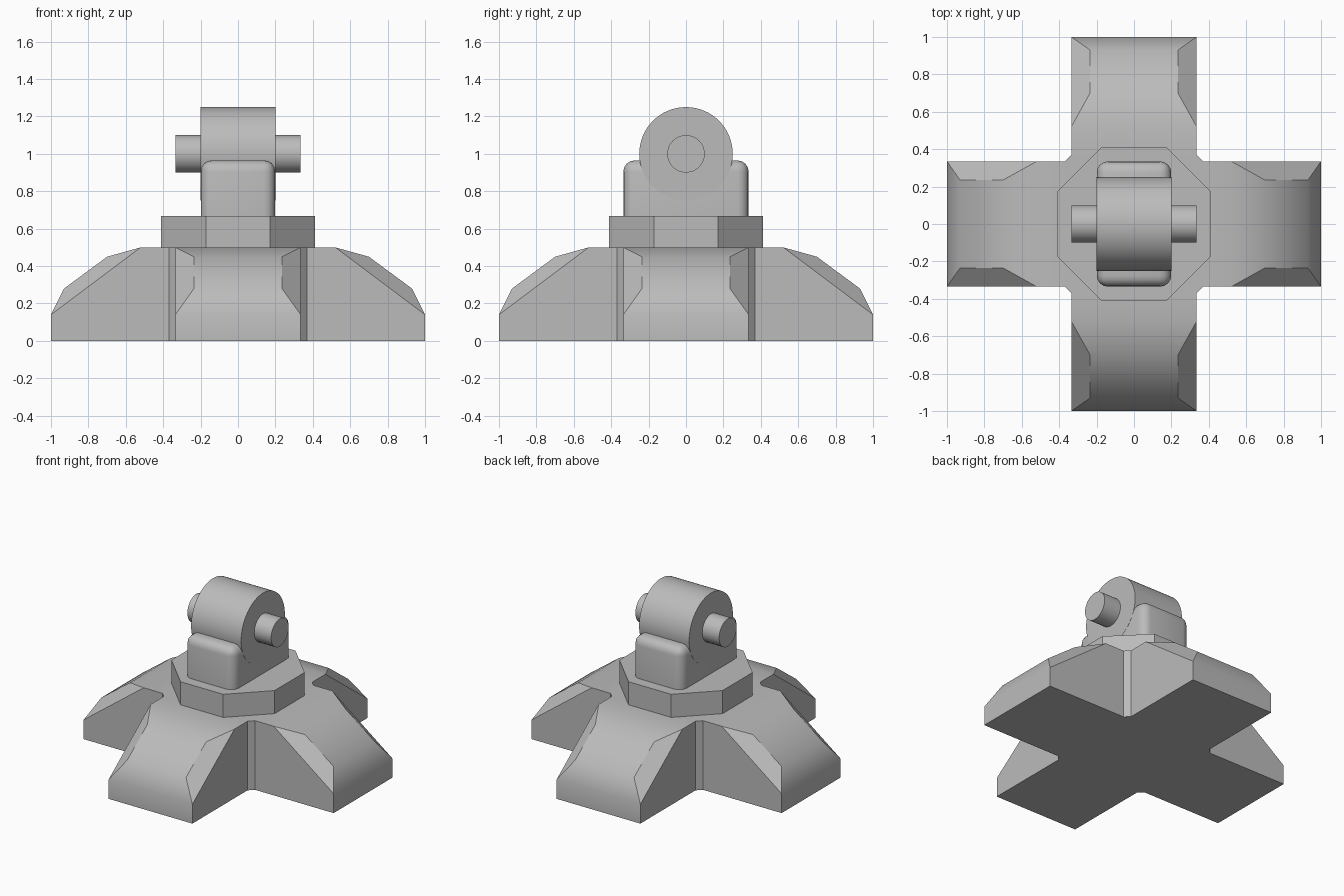
import bpy, bmesh, math
from mathutils import Matrix, Vector

old = bpy.data.objects.get("Cube")
if old:
    bpy.data.objects.remove(old, do_unlink=True)

# One grey for every part
GREY = (0.5, 0.5, 0.5, 1.0)
grey = bpy.data.materials.new("plain grey")
grey.use_nodes = True
grey.diffuse_color = GREY
grey.node_tree.nodes["Principled BSDF"].inputs["Base Color"].default_value = GREY


def finish(name, bm, smooth_angle=None):
    bmesh.ops.remove_doubles(bm, verts=bm.verts, dist=0.0005)
    bmesh.ops.recalc_face_normals(bm, faces=bm.faces)
    mesh = bpy.data.meshes.new(name)
    bm.to_mesh(mesh)
    bm.free()
    mesh.materials.append(grey)
    obj = bpy.data.objects.new(name, mesh)
    bpy.context.collection.objects.link(obj)
    if smooth_angle:
        bpy.ops.object.select_all(action="DESELECT")
        obj.select_set(True)
        bpy.context.view_layer.objects.active = obj
        bpy.ops.object.shade_smooth_by_angle(angle=math.radians(smooth_angle))
    return obj


def cylinder(name, radius, length, center, sides, axis="Z", smooth_angle=None, spin=0):
    bm = bmesh.new()
    turn = Matrix.Rotation(math.pi / 2, 4, "Y") if axis == "X" else Matrix()
    bmesh.ops.create_cone(
        bm, cap_ends=True, segments=sides, radius1=radius, radius2=radius, depth=length,
        matrix=Matrix.Translation(center) @ turn @ Matrix.Rotation(spin, 4, "Z"))
    return finish(name, bm, smooth_angle)


# Cross-shaped foot: one arm outline, turned four times around the centre
WIDE, NARROW, NOTCH, TOP = 0.335, 0.235, 0.37, 0.5
side = {
    "root_low": (WIDE, NOTCH, 0), "root_top": (WIDE, NOTCH, TOP),
    "shoulder": (WIDE, 0.52, TOP), "upper": (NARROW, 0.70, 0.45),
    "lower": (NARROW, 0.93, 0.28), "toe_top": (WIDE, 1, 0.14), "toe_low": (WIDE, 1, 0),
}
wall = ["root_low", "root_top", "shoulder", "toe_top", "toe_low"]
bevel_face = ["shoulder", "upper", "lower", "toe_top"]
strip = ["root_top", "shoulder", "upper", "lower", "toe_top", "toe_low", "root_low"]

bm = bmesh.new()
core = {0: [], TOP: []}
for quarter in range(4):
    turn = Matrix.Rotation(quarter * math.pi / 2, 3, "Z")

    def point(key, sign):
        x, y, z = side[key]
        return turn @ Vector((sign * x, y, z))

    def face(points):
        bm.faces.new([bm.verts.new(p) for p in points])

    for sign in (1, -1):
        face([point(k, sign) for k in wall])
        face([point(k, sign) for k in bevel_face])
    for a, b in zip(strip, strip[1:]):
        face([point(a, 1), point(a, -1), point(b, -1), point(b, 1)])
    # Flat at the inner corner between neighbouring arms
    corner = [Vector((WIDE, NOTCH, 0)), Vector((NOTCH, WIDE, 0))]
    up = Vector((0, 0, TOP))
    face([turn @ p for p in (corner[0], corner[1], corner[1] + up, corner[0] + up)])
    for z in core:
        core[z] += [turn @ (p + Vector((0, 0, z))) for p in reversed(corner)]
for ring in core.values():
    bm.faces.new([bm.verts.new(p) for p in ring])
finish("cross_foot", bm, 30)

# Eight-sided plate
cylinder("octagon_plate", 0.413 / math.cos(math.pi / 8), 0.167, (0, 0, 0.5835), 8,
         spin=math.pi / 8)

# Rounded block that carries the hinge
bm = bmesh.new()
bmesh.ops.create_cube(bm, size=1, matrix=Matrix.Translation((0, 0, 0.815))
                      @ Matrix.Diagonal((0.398, 0.67, 0.3, 1)))
edges = [e for e in bm.edges if max(v.co.z for v in e.verts) > 0.8]
bmesh.ops.bevel(bm, geom=edges, offset=0.06, segments=4, profile=0.5, affect="EDGES")
finish("hinge_block", bm, 35)

# Hinge barrel and the pin through it
cylinder("hinge_barrel", 0.25, 0.4, (0, 0, 1), 64, "X", 30)
cylinder("hinge_pin", 0.1, 0.67, (0, 0, 1), 48, "X", 30)
